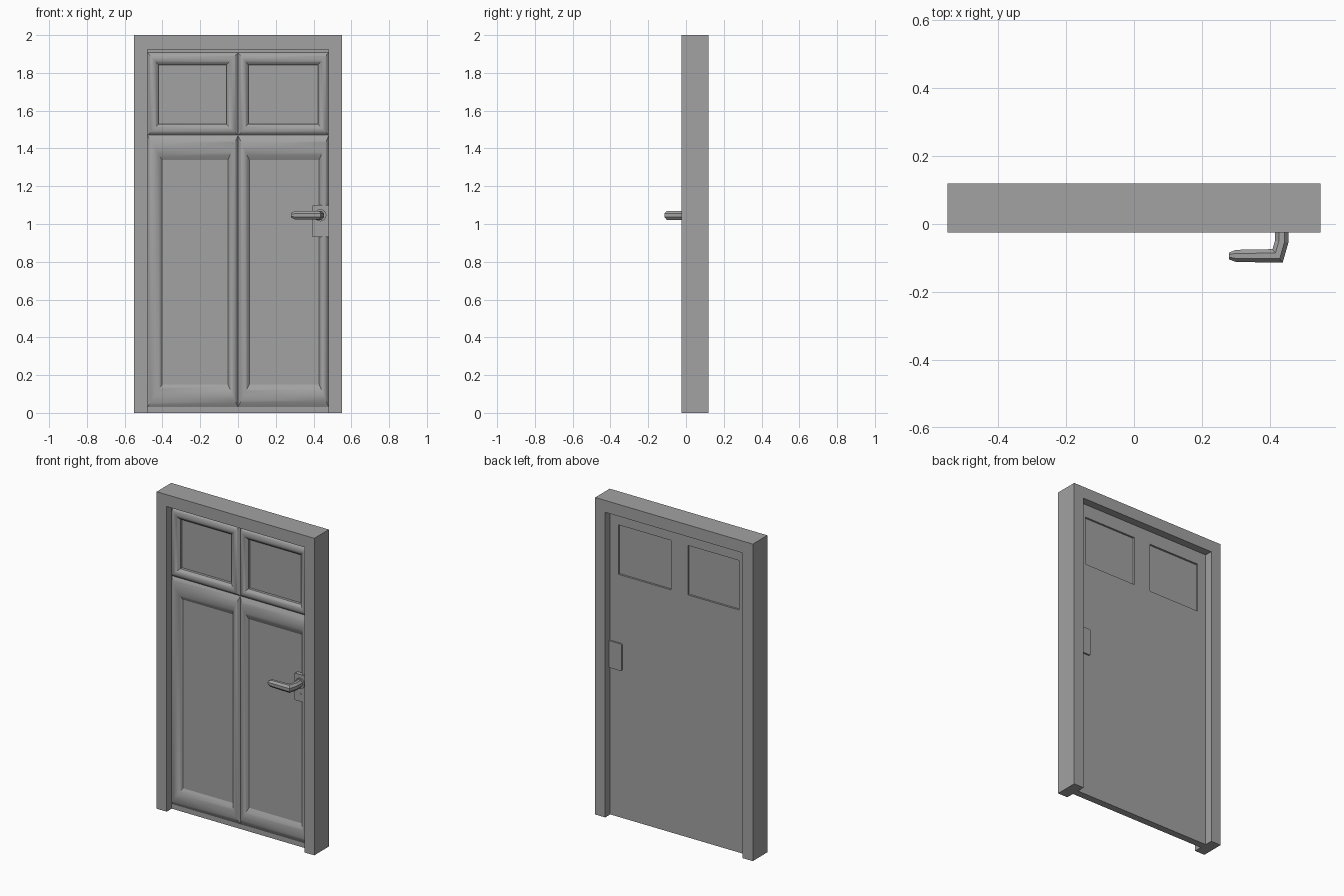
import bpy, bmesh, math
from mathutils import Vector

if "Cube" in bpy.data.objects:
    bpy.data.objects.remove(bpy.data.objects["Cube"], do_unlink=True)

grey = bpy.data.materials.new("plain grey")
grey.use_nodes = True
grey.diffuse_color = (0.36, 0.36, 0.36, 1)
grey.node_tree.nodes["Principled BSDF"].inputs["Base Color"].default_value = grey.diffuse_color

FRONT, BACK = -0.025, 0.12          # frame depth
DOOR_F, DOOR_B = 0.025, 0.07        # door leaf depth
WINDOWS = [(-0.42, -0.062), (0.055, 0.423)]
WIN_Z = (1.53, 1.842)


def finish(bm, name, smooth=False):
    bmesh.ops.recalc_face_normals(bm, faces=bm.faces)
    mesh = bpy.data.meshes.new(name)
    bm.to_mesh(mesh)
    bm.free()
    mesh.materials.append(grey)
    ob = bpy.data.objects.new(name, mesh)
    bpy.context.collection.objects.link(ob)
    if smooth:
        bpy.ops.object.select_all(action='DESELECT')
        ob.select_set(True)
        bpy.context.view_layer.objects.active = ob
        bpy.ops.object.shade_smooth_by_angle(angle=math.radians(40))
    return ob


def prism(name, points, y0, y1):
    """Extrude an xz outline from y0 to y1."""
    bm = bmesh.new()
    face = bm.faces.new([bm.verts.new((x, y0, z)) for x, z in points])
    out = bmesh.ops.extrude_face_region(bm, geom=[face])["geom"]
    verts = [v for v in out if isinstance(v, bmesh.types.BMVert)]
    bmesh.ops.translate(bm, verts=verts, vec=(0, y1 - y0, 0))
    return finish(bm, name)


def rect(x0, x1, z0, z1):
    return [(x0, z0), (x1, z0), (x1, z1), (x0, z1)]


def disc(cx, cz, r, n=16):
    return [(cx + r * math.cos(i * math.tau / n), cz + r * math.sin(i * math.tau / n))
            for i in range(n)]


# Door frame: upside-down U
prism("door_frame", [(-0.55, 0), (-0.48, 0), (-0.48, 1.925), (0.48, 1.925),
                     (0.48, 0), (0.55, 0), (0.55, 2), (-0.55, 2)], FRONT, BACK)

# Door leaf: one sheet with two window openings, given thickness
bm = bmesh.new()
xs = [-0.48, *WINDOWS[0], *WINDOWS[1], 0.48]
zs = [0, *WIN_Z, 1.925]
grid = [[bm.verts.new((x, DOOR_F, z)) for z in zs] for x in xs]
for i in range(len(xs) - 1):
    for j in range(len(zs) - 1):
        if not (j == 1 and i in (1, 3)):
            bm.faces.new((grid[i][j], grid[i + 1][j], grid[i + 1][j + 1], grid[i][j + 1]))
sheet = list(bm.faces)
out = bmesh.ops.extrude_face_region(bm, geom=sheet, use_keep_orig=True)["geom"]
bmesh.ops.translate(bm, verts=[v for v in out if isinstance(v, bmesh.types.BMVert)],
                    vec=(0, DOOR_B - DOOR_F, 0))
finish(bm, "door_leaf")

# Recessed window panes
for side, (x0, x1) in zip(("right", "left"), WINDOWS):
    prism(side + "_window_pane", rect(x0, x1, *WIN_Z), 0.042, 0.058)


def moulding(name, outer, inner, height, steps=10):
    """Half-round border between two rectangles."""
    bm = bmesh.new()
    rings = []
    for k in range(steps + 1):
        t = k / steps
        y = DOOR_F - height * math.sin(math.pi * t)
        ring = [Vector((a, y, b)).lerp(Vector((c, y, d)), t)
                for (a, b), (c, d) in zip(rect(*outer), rect(*inner))]
        rings.append([bm.verts.new(p) for p in ring])
    for r0, r1 in zip(rings, rings[1:]):
        for i in range(4):
            j = (i + 1) % 4
            bm.faces.new((r0[i], r0[j], r1[j], r1[i]))
    ob = finish(bm, name, smooth=True)
    # An open border must face forward
    if sum(p.normal.y * p.area for p in ob.data.polygons) > 0:
        ob.data.flip_normals()


for side, (ox0, ox1), win, low in (
        ("right", (-0.48, 0), WINDOWS[0], (-0.402, -0.053)),
        ("left", (0, 0.48), WINDOWS[1], (0.06, 0.43))):
    moulding(side + "_upper_moulding", (ox0, ox1, 1.47, 1.908), (*win, *WIN_Z), 0.018)
    moulding(side + "_lower_moulding", (ox0, ox1, 0.03, 1.47), (*low, 0.15, 1.34), 0.02)

# Lock plates on both sides, with clipped corners on the free edge
plate = [(0.48, 0.93), (0.48, 1.10), (0.398, 1.10), (0.393, 1.095),
         (0.393, 0.935), (0.398, 0.93)]
prism("front_lock_plate", plate, 0.0, DOOR_F)
prism("back_lock_plate", plate, DOOR_B, 0.08)
prism("handle_rosette", disc(0.436, 1.046, 0.032), -0.008, 0.0)
prism("keyhole", disc(0.436, 0.975, 0.008, 8), -0.002, 0.0)

# Bent lever handle: octagonal sweep, tapered at the tip
path = [(0.435, 0.0), (0.435, -0.052), (0.423, -0.094), (0.3, -0.094), (0.28, -0.094)]
sizes = [1, 1, 1, 0.9, 0.5]
pts = [Vector((x, y, 0)) for x, y in path]
bm = bmesh.new()
rings = []
for i, (p, s) in enumerate(zip(pts, sizes)):
    before = (p - pts[i - 1]).normalized() if i else (pts[1] - p).normalized()
    after = (pts[i + 1] - p).normalized() if i < len(pts) - 1 else before
    tangent = (before + after).normalized()
    mitre = 1 / tangent.dot(after)
    side = Vector((-tangent.y, tangent.x, 0)) * 0.0215 * mitre * s
    up = Vector((0, 0, 0.0255 * s))
    rings.append([bm.verts.new(p + Vector((0, 0, 1.046)) + side * math.cos(a) + up * math.sin(a))
                  for a in [(k + 0.5) * math.tau / 8 for k in range(8)]])
for r0, r1 in zip(rings, rings[1:]):
    for k in range(8):
        m = (k + 1) % 8
        bm.faces.new((r0[k], r0[m], r1[m], r1[k]))
bm.faces.new(rings[0])
bm.faces.new(rings[-1])
finish(bm, "lever_handle")
